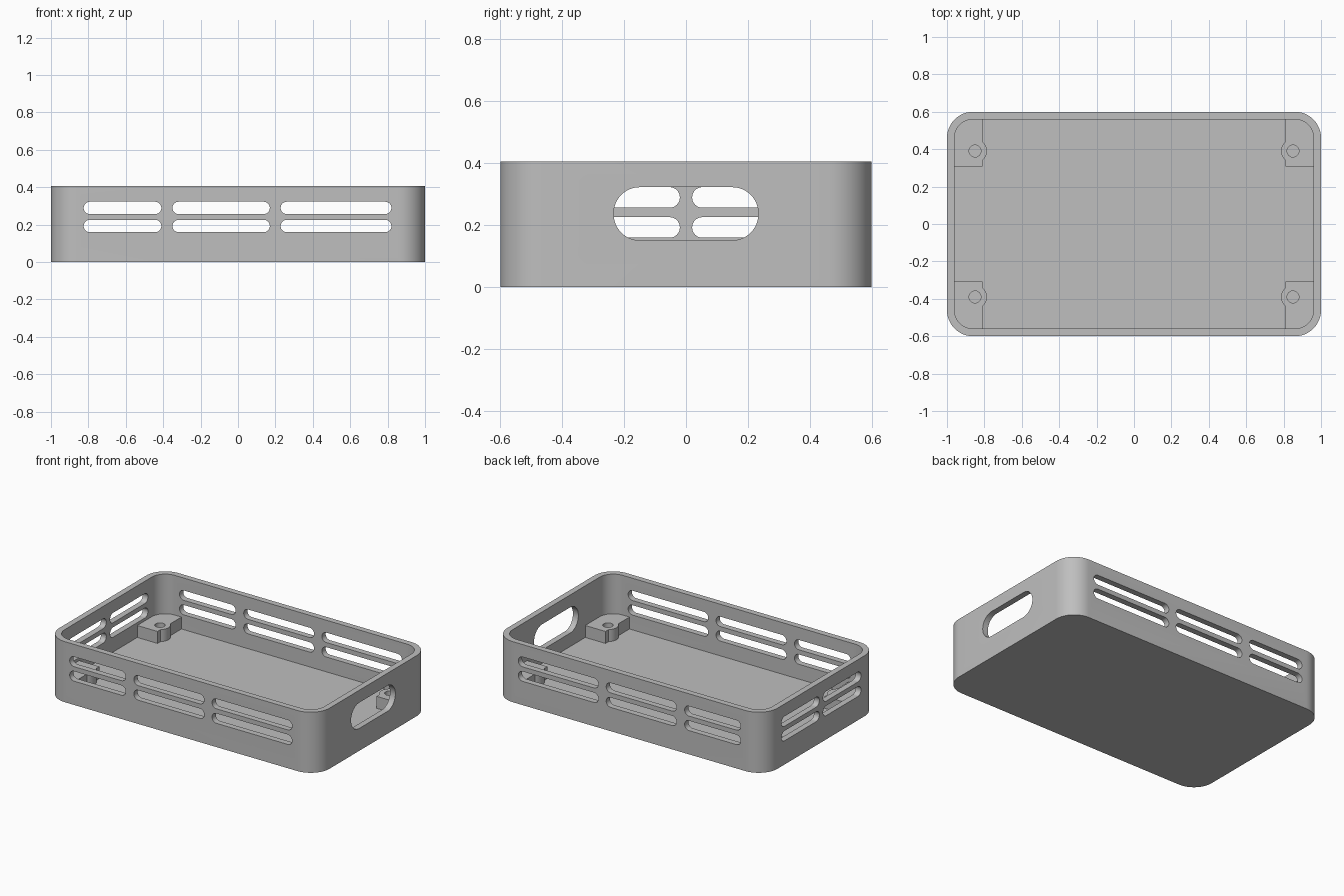
import bpy, bmesh, math
from mathutils import Matrix

cube = bpy.data.objects.get("Cube")
if cube:
    bpy.data.objects.remove(cube, do_unlink=True)

grey = bpy.data.materials.new("plain grey")
grey.use_nodes = True
colour = (0.52, 0.52, 0.52, 1)
grey.diffuse_color = colour
grey.node_tree.nodes["Principled BSDF"].inputs["Base Color"].default_value = colour

LENGTH, WIDTH, HEIGHT = 2.0, 1.2, 0.405
WALL, FLOOR, BOSS_TOP = 0.04, 0.06, 0.14
CORNER = 0.14


def rounded_rect(x0, x1, y0, y1, r, steps=12):
    """Outline of a rectangle with rounded corners, counter-clockwise."""
    points = []
    corners = [(x1 - r, y1 - r), (x0 + r, y1 - r), (x0 + r, y0 + r), (x1 - r, y0 + r)]
    for i, (cx, cy) in enumerate(corners):
        for s in range(steps + 1):
            a = math.pi / 2 * (i + s / steps)
            points.append((cx + r * math.cos(a), cy + r * math.sin(a)))
    return points


def prism(name, outline, z0, z1, matrix=Matrix()):
    """Solid made by raising an outline from z0 to z1."""
    bm = bmesh.new()
    face = bm.faces.new([bm.verts.new((x, y, z0)) for x, y in outline])
    top = bmesh.ops.extrude_face_region(bm, geom=[face])["geom"]
    bmesh.ops.translate(bm, vec=(0, 0, z1 - z0),
                        verts=[v for v in top if isinstance(v, bmesh.types.BMVert)])
    bmesh.ops.remove_doubles(bm, verts=bm.verts, dist=1e-5)
    bmesh.ops.recalc_face_normals(bm, faces=bm.faces)
    bm.transform(matrix)
    mesh = bpy.data.meshes.new(name)
    bm.to_mesh(mesh)
    bm.free()
    mesh.materials.append(grey)
    obj = bpy.data.objects.new(name, mesh)
    bpy.context.collection.objects.link(obj)
    return obj


def combine(target, tool, operation):
    """Apply a boolean and discard the helper."""
    tool.hide_render = True
    mod = target.modifiers.new(operation, "BOOLEAN")
    mod.operation, mod.object, mod.solver = operation, tool, "EXACT"
    bpy.context.view_layer.objects.active = target
    bpy.ops.object.modifier_apply(modifier=mod.name)
    bpy.data.objects.remove(tool, do_unlink=True)


def circle(x, y, r):
    return rounded_rect(x - r, x + r, y - r, y + r, r, 8)


def smooth(obj):
    bpy.ops.object.select_all(action="DESELECT")
    obj.select_set(True)
    bpy.context.view_layer.objects.active = obj
    bpy.ops.object.shade_smooth_by_angle(angle=math.radians(30))


def tray_outline(inset):
    x, y = LENGTH / 2 - inset, WIDTH / 2 - inset
    return rounded_rect(-x, x, -y, y, CORNER - inset)


# Open tray
tray = prism("tray", tray_outline(0), 0, HEIGHT)
combine(tray, prism("cavity", tray_outline(WALL), FLOOR, HEIGHT + 0.1), "DIFFERENCE")

# Vent slots through the front and back, and through the closed-vent end
through_y = Matrix.Rotation(math.pi / 2, 4, "X")
through_x = Matrix.Rotation(math.pi / 2, 4, "Z") @ through_y
for z0, z1 in [(0.159, 0.225), (0.256, 0.322)]:
    r = (z1 - z0) / 2 - 0.0005
    for x0, x1 in [(-0.825, -0.41), (-0.35, 0.17), (0.228, 0.82)]:
        combine(tray, prism("slot", rounded_rect(x0, x1, z0, z1, r), -1, 1, through_y), "DIFFERENCE")
    for y0, y1 in [(-0.42, -0.02), (0.02, 0.42)]:
        combine(tray, prism("slot", rounded_rect(y0, y1, z0, z1, r), -1.2, -0.8, through_x), "DIFFERENCE")

# Large cable opening in the other end
opening = rounded_rect(-0.234, 0.234, 0.15, 0.322, 0.085)
combine(tray, prism("opening", opening, 0.8, 1.2, through_x), "DIFFERENCE")
smooth(tray)

# Screw mounts in the four inner corners
for sx, side in [(1, "left"), (-1, "right")]:
    for sy, end in [(-1, "front"), (1, "back")]:
        xs = sorted((sx * 0.81, sx * 1.1))
        ys = sorted((sy * 0.307, sy * 0.8))
        block = [(xs[0], ys[0]), (xs[1], ys[0]), (xs[1], ys[1]), (xs[0], ys[1])]
        mount = prism(f"{end}_{side}_screw_mount", block, FLOOR - 0.01, BOSS_TOP)
        combine(mount, prism("collar", circle(sx * 0.85, sy * 0.39, 0.064), FLOOR - 0.01, BOSS_TOP), "UNION")
        combine(mount, prism("inner_corner", tray_outline(WALL - 0.005), 0, HEIGHT), "INTERSECT")
        combine(mount, prism("screw_hole", circle(sx * 0.85, sy * 0.39, 0.032), 0, HEIGHT), "DIFFERENCE")
        smooth(mount)
